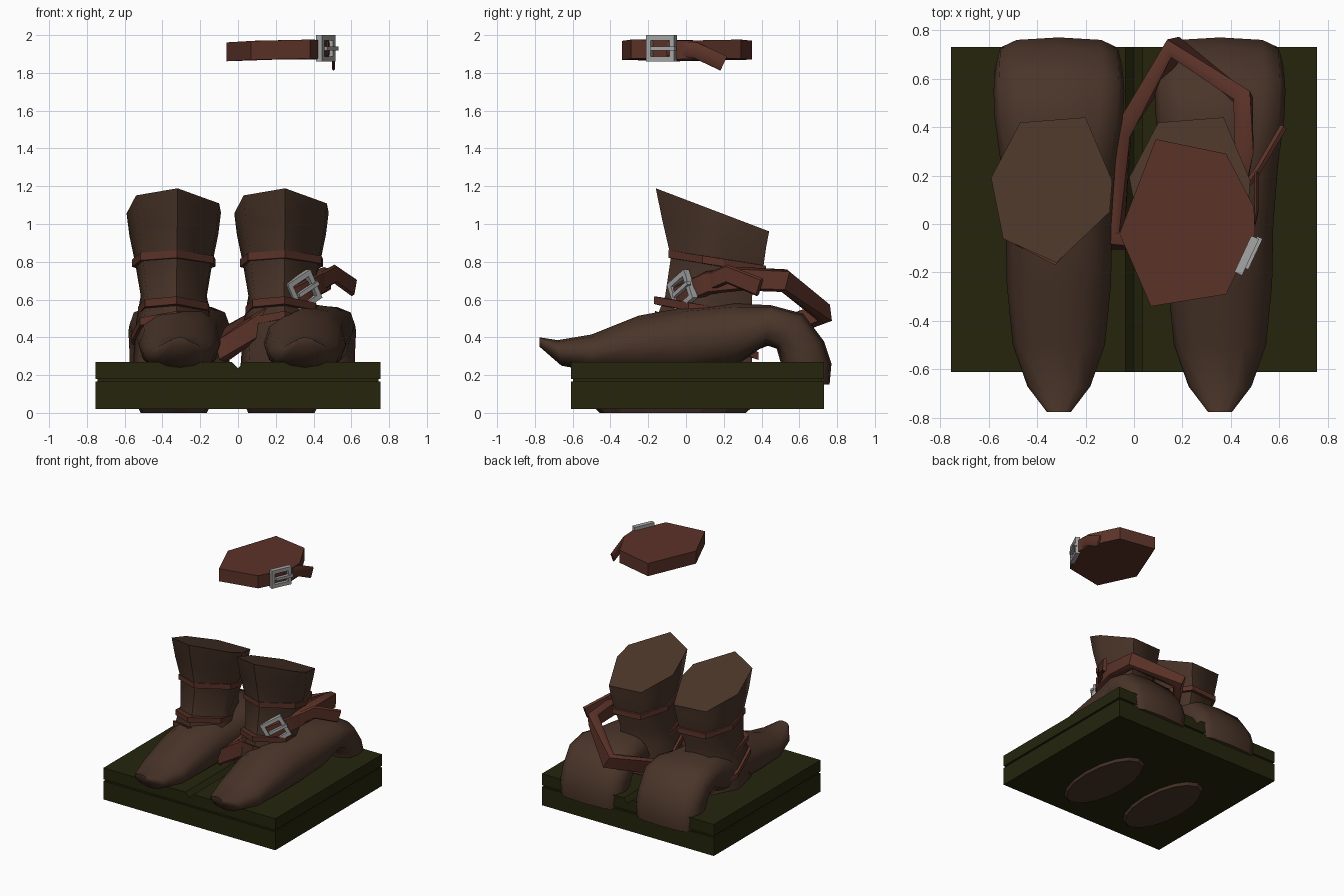
import bpy, bmesh, math
from mathutils import Vector, Matrix

if "Cube" in bpy.data.objects:
    bpy.data.objects.remove(bpy.data.objects["Cube"])


def material(name, rgb):
    m = bpy.data.materials.new(name)
    m.use_nodes = True
    m.diffuse_color = (*rgb, 1)
    bsdf = m.node_tree.nodes["Principled BSDF"]
    bsdf.inputs["Base Color"].default_value = (*rgb, 1)
    bsdf.inputs["Roughness"].default_value = 0.8
    return m


BROWN = material("boot brown", (0.068, 0.035, 0.022))
LEATHER = material("red leather", (0.105, 0.032, 0.021))
GREEN = material("dark green", (0.018, 0.018, 0.004))
METAL = material("buckle grey", (0.38, 0.38, 0.38))


def finish(name, bm, mat, angle=None):
    bmesh.ops.recalc_face_normals(bm, faces=bm.faces)
    mesh = bpy.data.meshes.new(name)
    bm.to_mesh(mesh)
    bm.free()
    mesh.materials.append(mat)
    ob = bpy.data.objects.new(name, mesh)
    bpy.context.collection.objects.link(ob)
    if angle:
        bpy.ops.object.select_all(action='DESELECT')
        ob.select_set(True)
        bpy.context.view_layer.objects.active = ob
        bpy.ops.object.shade_smooth_by_angle(angle=math.radians(angle))
    return ob


def loft(name, rings, mat, angle=None, closed=False):
    """Skin a row of equal-length rings; cap the ends unless closed."""
    bm = bmesh.new()
    rows = [[bm.verts.new(p) for p in r] for r in rings]
    n = len(rows[0])
    for a, b in zip(rows, rows[1:] + rows[:1] if closed else rows[1:]):
        for i in range(n):
            j = (i + 1) % n
            bm.faces.new((a[i], a[j], b[j], b[i]))
    if not closed:
        bm.faces.new(rows[0])
        bm.faces.new(rows[-1])
    return finish(name, bm, mat, angle)


def add_box(bm, size, centre, frame=Matrix()):
    bmesh.ops.create_cube(bm, size=1, matrix=frame @ Matrix.Translation(centre) @ Matrix.Diagonal((*size, 1)))


def frame_at(loc, along):
    """Axes: x along the strap, y outward, z across its width."""
    t = Vector(along).normalized()
    out = t.cross(Vector((0, 0, 1))).normalized()
    up = out.cross(t)
    m = Matrix((t, out, up)).transposed().to_4x4()
    m.translation = loc
    return m


def strap(name, pts, half_h, half_t, closed=False):
    pts = [Vector(p) for p in pts]
    rings, n = [], len(pts)
    for i, p in enumerate(pts):
        a = pts[i - 1] if closed or i else p
        b = pts[(i + 1) % n] if closed or i < n - 1 else p
        m = frame_at(p, (b - p).normalized() + (p - a).normalized())
        rings.append([m @ Vector((0, y * half_t, z * half_h)) for y, z in
                      ((-1, -.8), (0, -1), (1, -.8), (1, .8), (0, 1), (-1, .8))])
    return loft(name, rings, LEATHER, 45, closed)


def buckle(name, loc, along, w, h):
    m, bm, b = frame_at(loc, along), bmesh.new(), 0.028
    for s in (-1, 1):
        add_box(bm, (b, 0.035, h), (s * (w - b) / 2, 0, 0), m)
        add_box(bm, (w, 0.035, b), (0, 0, s * (h - b) / 2), m)
    add_box(bm, (w * 0.85, 0.025, 0.022), (0.02, 0.018, 0), m)
    return finish(name, bm, METAL)


# Two-layer base with a shallow groove round it and a V seam along the middle
FRONT, BACK, SIDE = -0.61, 0.73, 0.755
mid, depth = (FRONT + BACK) / 2, BACK - FRONT
for name, z0, z1, inset in (("base_lower", 0.02, 0.165, 0), ("base_core", 0.15, 0.2, 0.012)):
    bm = bmesh.new()
    add_box(bm, (2 * (SIDE - inset), depth - 2 * inset, z1 - z0), (0, mid, (z0 + z1) / 2))
    finish(name, bm, GREEN)
for side, s in (("left", 1), ("right", -1)):
    profile = ((0, 0.18), (0, 0.235), (0.035, 0.27), (SIDE, 0.27), (SIDE, 0.18))
    loft(side + "_base_top", [[(s * x, y, z) for x, z in profile] for y in (FRONT, BACK)], GREEN)

# Foot: top y, top z, bottom y, bottom z, half width, squareness
FOOT = ((-.775, .40, -.775, .35, .05, 1), (-.68, .385, -.66, .25, .13, 1),
        (-.5, .415, -.5, .22, .19, 1), (-.25, .515, -.25, .2, .215, 1),
        (0, .56, 0, .2, .22, .9), (.25, .58, .25, .24, .24, .8),
        (.45, .57, .42, .36, .265, .65), (.62, .525, .48, .34, .27, .6),
        (.73, .38, .5, .27, .265, .6), (.77, .26, .52, .2, .265, .6),
        (.76, .15, .55, .15, .255, .6))


def power(v, e):
    return math.copysign(abs(v) ** e, v)


def foot_ring(cx, ty, tz, by, bz, w, e):
    top, low, ring = Vector((cx, ty, tz)), Vector((cx, by, bz)), []
    for k in range(12):
        a = math.tau * k / 12
        p = low.lerp(top, 0.5 + 0.5 * power(math.sin(a), e))
        p.x += w * power(math.cos(a), e)
        ring.append(p)
    return ring


# Shaft outline, a seven-sided loop shared by the leg and its straps
OUTLINE = ((-.52, .93), (.56, 1), (1, .13), (.96, -.3), (.08, -1), (-.8, -.67), (-1, .17))


def shaft_ring(cx, cy, rx, ry, z, slope):
    return [(cx + x * rx, cy + y * ry, z + y * ry * slope) for x, y in OUTLINE]


SHAFT = ((.09, .22, .26, .2, 0), (.09, .20, .255, .48, 0), (.12, .175, .23, .62, 0),
         (.165, .205, .245, .8, -.1), (.15, .235, .275, .95, -.25), (.14, .25, .30, 1.075, -.38))
BANDS = (("upper", .165, .22, .258, .80, -.16), ("lower", .09, .19, .26, .55, -.18),
         ("ankle", .11, .225, .275, .41, -.4))

for side, foot_x, leg_x in (("right", -.31, -.34), ("left", .355, .23)):
    loft(side + "_foot", [foot_ring(foot_x, *r) for r in FOOT], BROWN, 50)
    loft(side + "_boot_shaft", [shaft_ring(leg_x, *r) for r in SHAFT], BROWN, 62)
    # Thin straps round the shaft
    for label, cy, rx, ry, z, slope in BANDS:
        loft(f"{side}_{label}_strap", [shaft_ring(leg_x, cy, rx * k, ry * k, z + h, slope)
             for k, h in ((.9, -.022), (1, -.02), (1, .02), (.9, .022))], LEATHER)
    # Sole just showing under the base
    bm = bmesh.new()
    bmesh.ops.create_cone(bm, segments=16, radius1=0.9, radius2=1, depth=1, cap_ends=True,
                          matrix=Matrix.Translation((leg_x, -.07, .02)) @ Matrix.Diagonal((.195, .43, .04, 1)))
    finish(side + "_sole", bm, BROWN)

# Loose belt looped round the left boot
strap("loop_belt", ((-.08, -.07, .33), (.1, -.06, .46), (.3, -.02, .62), (.42, .12, .69),
                    (.455, .3, .71), (.45, .52, .70), (.17, .73, .53), (-.05, .38, .40)), .062, .038, True)
strap("loop_belt_tail", ((.36, .02, .65), (.51, .22, .735), (.61, .39, .665)), .05, .015)
buckle("loop_belt_buckle", (.345, -.02, .645), (.6, .45, .4), .17, .17)

# Capped belt floating above
HEX = ((.09, .35), (.38, .29), (.495, .07), (.5, -.04), (.38, -.29), (.07, -.34), (-.06, -.04))
loft("floating_belt", [[(x, y, z + 0.012 * math.sin(5 * x)) for x, y in HEX] for z in (1.865, 1.965)], LEATHER)
strap("floating_belt_tail", ((.47, -.1, 1.93), (.505, .05, 1.92), (.505, .2, 1.85)), .042, .008)
buckle("floating_belt_buckle", (.465, -.13, 1.93), (.07, .15, 0), .165, .14)
